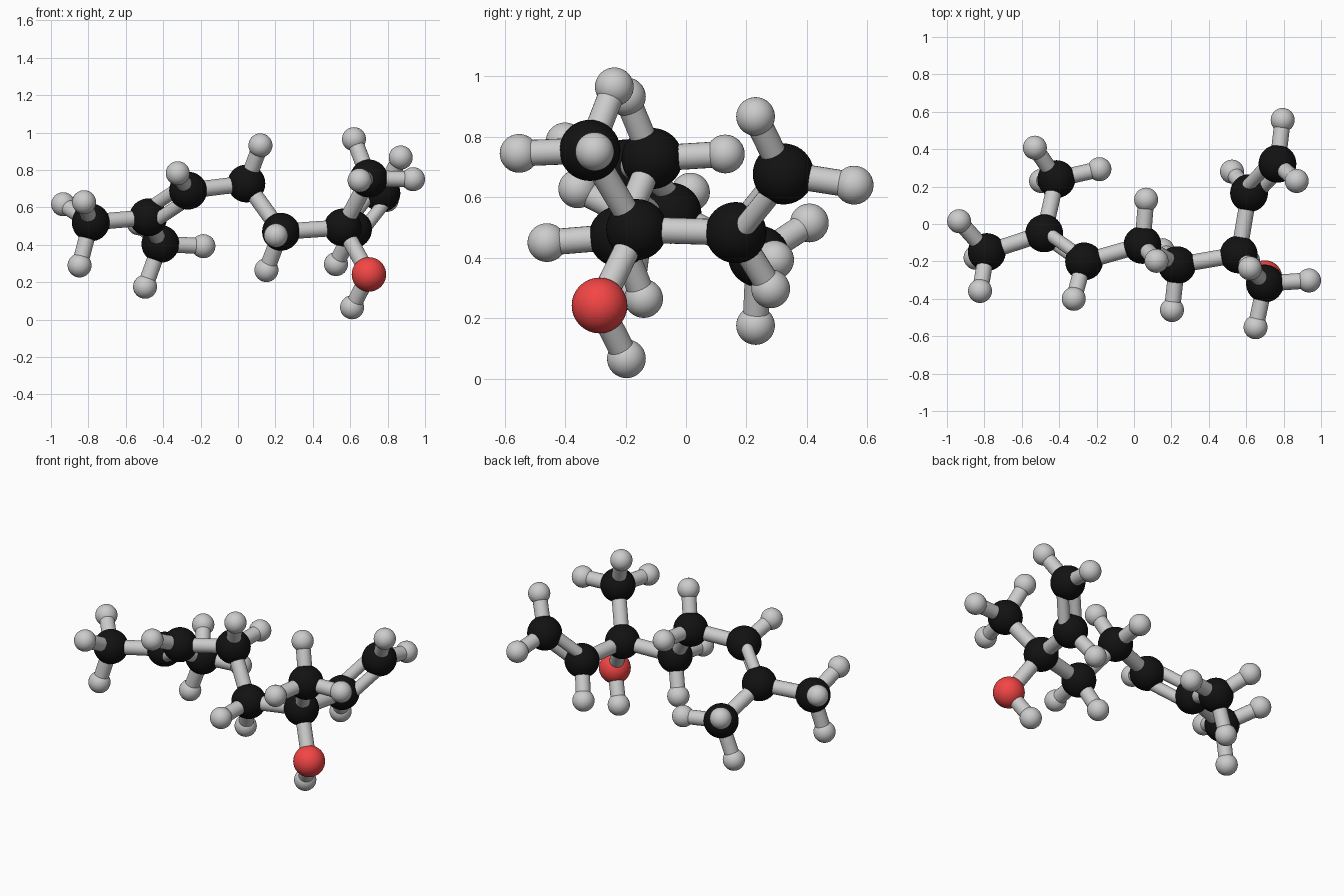
import bpy
from mathutils import Vector

if "Cube" in bpy.data.objects:
    bpy.data.objects.remove(bpy.data.objects["Cube"])

def material(name, color):
    m = bpy.data.materials.new(name)
    m.diffuse_color = color
    m.use_nodes = True
    m.node_tree.nodes["Principled BSDF"].inputs["Base Color"].default_value = m.diffuse_color
    return m

BLACK = material("black", (0.006, 0.006, 0.006, 1))
RED = material("red", (0.9, 0.06, 0.06, 1))
BOND_R, DOUBLE_R, DOUBLE_GAP = 0.043, 0.035, 0.045

def atom(name, pos, radius, mat=None):
    bpy.ops.mesh.primitive_uv_sphere_add(segments=40, ring_count=20, radius=radius, location=pos)
    ob = bpy.context.object
    ob.name = name
    if mat:
        ob.data.materials.append(mat)
    bpy.ops.object.shade_smooth()

def bond(name, a, b, radius=BOND_R, shift=Vector((0, 0, 0))):
    a, b = Vector(a) + shift, Vector(b) + shift
    d = b - a
    bpy.ops.mesh.primitive_cylinder_add(vertices=24, radius=radius, depth=d.length, location=(a + b) / 2)
    ob = bpy.context.object
    ob.name = name
    ob.rotation_mode = 'QUATERNION'
    ob.rotation_quaternion = d.to_track_quat('Z', 'Y')
    bpy.ops.object.shade_smooth_by_angle()

# carbon skeleton and oxygen
heavy = {
    "end_methyl": (-0.787, -0.15, 0.52),
    "fork": (-0.48, -0.05, 0.547),
    "side_methyl": (-0.415, 0.24, 0.405),
    "chain_a": (-0.267, -0.20, 0.69),
    "chain_b": (0.045, -0.112, 0.728),
    "chain_c": (0.23, -0.22, 0.47),
    "centre": (0.56, -0.163, 0.493),
    "vinyl_inner": (0.615, 0.165, 0.483),
    "vinyl_outer": (0.767, 0.322, 0.677),
    "top_methyl": (0.70, -0.318, 0.755),
    "oxygen": (0.70, -0.286, 0.242),
}
for name, p in heavy.items():
    if name == "oxygen":
        atom("oxygen_atom", p, 0.092, RED)
    else:
        atom("carbon_" + name, p, 0.101, BLACK)

# single bonds between the heavy atoms
for a, b in [("end_methyl", "fork"), ("fork", "side_methyl"), ("chain_a", "chain_b"),
             ("chain_b", "chain_c"), ("chain_c", "centre"), ("centre", "vinyl_inner"),
             ("centre", "top_methyl"), ("centre", "oxygen")]:
    bond(f"bond_{a}_{b}", heavy[a], heavy[b])

# double bonds, paired across the local plane
for ref, a, b in [("end_methyl", "fork", "chain_a"), ("centre", "vinyl_inner", "vinyl_outer")]:
    r, p, q = (Vector(heavy[k]) for k in (ref, a, b))
    n = (p - r).cross(q - p).normalized()
    for s in (-1, 1):
        bond(f"double_bond_{a}_{b}", p, q, DOUBLE_R, n * s * DOUBLE_GAP)

# hydrogens attached to each heavy atom
hydrogens = {
    "end_methyl": [(-0.935, 0.015, 0.617), (-0.823, -0.358, 0.628), (-0.847, -0.18, 0.29)],
    "side_methyl": [(-0.185, 0.293, 0.393), (-0.497, 0.23, 0.176), (-0.53, 0.408, 0.515)],
    "chain_a": [(-0.322, -0.40, 0.783)],
    "chain_b": [(0.12, -0.197, 0.932), (0.065, 0.13, 0.743)],
    "chain_c": [(0.203, -0.46, 0.45), (0.152, -0.14, 0.265)],
    "vinyl_inner": [(0.524, 0.28, 0.297)],
    "vinyl_outer": [(0.87, 0.23, 0.867), (0.795, 0.556, 0.64)],
    "top_methyl": [(0.62, -0.237, 0.965), (0.936, -0.302, 0.751), (0.65, -0.552, 0.745)],
    "oxygen": [(0.61, -0.197, 0.066)],
}
for parent, spots in hydrogens.items():
    for i, p in enumerate(spots, 1):
        atom(f"hydrogen_{parent}_{i}", p, 0.064)
        bond(f"hydrogen_bond_{parent}_{i}", heavy[parent], p)
